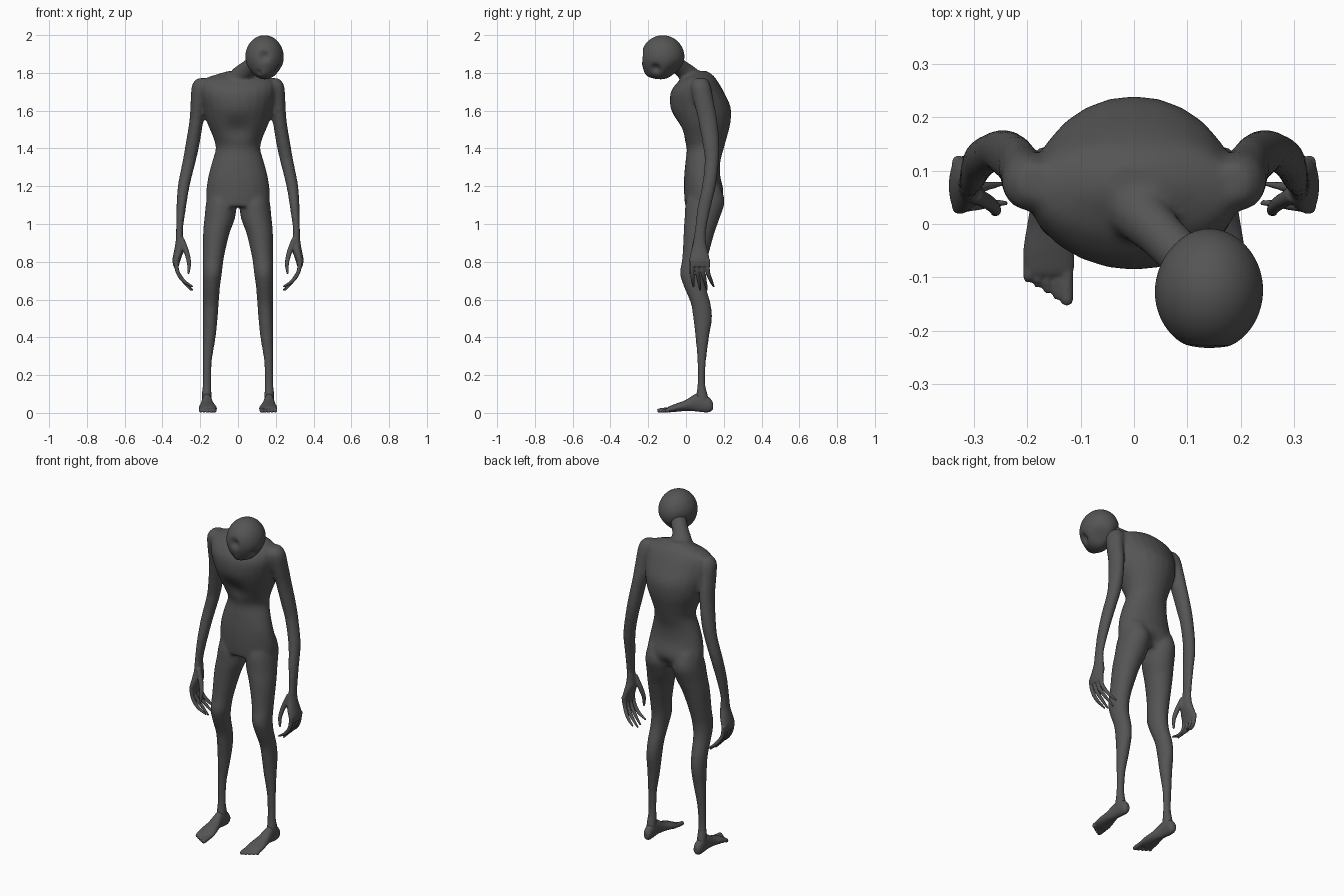
import bpy, bmesh, math
from mathutils import Vector

if "Cube" in bpy.data.objects:
    bpy.data.objects.remove(bpy.data.objects["Cube"])

SKIN = bpy.data.materials.new("charcoal skin")
SKIN.use_nodes = True
SKIN.diffuse_color = (0.09, 0.09, 0.09, 1)
SKIN.node_tree.nodes["Principled BSDF"].inputs["Base Color"].default_value = (0.09, 0.09, 0.09, 1)
SIDES = 24


def smooth_rows(rows, steps=4):
    """Catmull-Rom interpolation between rows of numbers."""
    out = []
    for i in range(len(rows) - 1):
        p = [rows[max(i - 1, 0)], rows[i], rows[i + 1], rows[min(i + 2, len(rows) - 1)]]
        for k in range(steps):
            t = k / steps
            out.append([b + 0.5 * t * (c - a + t * (2 * a - 5 * b + 4 * c - d + t * (3 * (b - c) + d - a)))
                        for a, b, c, d in zip(*p)])
    return out + [list(rows[-1])]


def bridge(bm, rings):
    """Skin a list of point rings into a closed tube."""
    loops = [[bm.verts.new(p) for p in ring] for ring in rings]
    for a, b in zip(loops, loops[1:]):
        for i in range(len(a)):
            j = (i + 1) % len(a)
            bm.faces.new((a[i], a[j], b[j], b[i]))
    bm.faces.new(loops[0][::-1])
    bm.faces.new(loops[-1])


def loft(bm, rows, side=1, along_y=False):
    """Ellipse sections given as (position, x min, x max, low, high)."""
    rings = []
    for t, x0, x1, b0, b1 in smooth_rows(rows):
        ring = []
        for i in range(SIDES):
            a = math.tau * i / SIDES
            x = side * ((x0 + x1) / 2 + (x1 - x0) / 2 * math.cos(a))
            b = (b0 + b1) / 2 + (b1 - b0) / 2 * math.sin(a)
            ring.append((x, t, b) if along_y else (x, b, t))
        rings.append(ring)
    bridge(bm, rings)


def tube(bm, rows, side=1):
    """Round tube through points given as (x, y, z, radius)."""
    rows = smooth_rows(rows)
    pts = [Vector((side * r[0], r[1], r[2])) for r in rows]
    rings = []
    for i, p in enumerate(pts):
        d = pts[min(i + 1, len(pts) - 1)] - pts[max(i - 1, 0)]
        u = d.cross(Vector((0.3, 1, 0.2)) if abs(d.z) > abs(d.y) else Vector((1, 0, 0.1))).normalized()
        v = d.cross(u).normalized()
        rings.append([p + rows[i][3] * (u * math.cos(math.tau * k / 12) + v * math.sin(math.tau * k / 12))
                      for k in range(12)])
    bridge(bm, rings)


def dent(bm, centre, radius, push):
    c, push = Vector(centre), Vector(push)
    for v in bm.verts:
        v.co += push * math.exp(-((v.co - c).length / radius) ** 2)


def finish(bm, name, voxel=0, iterations=0):
    bmesh.ops.recalc_face_normals(bm, faces=bm.faces)
    mesh = bpy.data.meshes.new(name)
    bm.to_mesh(mesh)
    bm.free()
    mesh.materials.append(SKIN)
    mesh.shade_smooth()
    obj = bpy.data.objects.new(name, mesh)
    bpy.context.collection.objects.link(obj)
    if voxel:
        fuse = obj.modifiers.new("fuse", 'REMESH')
        fuse.mode = 'VOXEL'
        fuse.voxel_size = voxel
        fuse.use_smooth_shade = True
        relax = obj.modifiers.new("relax", 'SMOOTH')
        relax.factor = 0.5
        relax.iterations = iterations
    return obj


# Torso with hunched back and hollow under the ribs
body = bmesh.new()
loft(body, [
    (1.81, -.05, .05, .04, .11), (1.79, -.12, .12, .01, .14), (1.76, -.19, .19, -.035, .165),
    (1.70, -.2, .2, -.08, .2), (1.62, -.185, .185, -.083, .236), (1.54, -.165, .165, -.055, .236),
    (1.46, -.132, .132, -.02, .217), (1.40, -.118, .118, .003, .2), (1.33, -.137, .137, -.003, .182),
    (1.25, -.158, .158, -.01, .182), (1.16, -.17, .17, -.01, .203), (1.09, -.165, .165, -.005, .185)])
dent(body, (0, -.05, 1.5), 0.06, (0, .025, 0))
dent(body, (0, .2, 1.1), 0.05, (0, -.03, 0))

# Neck leaning towards the left shoulder
tube(body, [(0, .05, 1.70, .085), (.012, .02, 1.78, .058), (.05, -.02, 1.82, .046), (.1, -.07, 1.86, .045)])

LEG = [
    (1.2, .03, .15, .04, .18), (1.12, .008, .168, 0, .205), (1.03, .016, .178, -.008, .178),
    (.95, .045, .185, -.013, .15), (.82, .075, .186, -.02, .115), (.74, .085, .187, -.032, .1),
    (.67, .095, .186, -.012, .105), (.58, .102, .186, .025, .13), (.5, .108, .186, .038, .138),
    (.4, .118, .186, .05, .122), (.28, .137, .187, .06, .107), (.16, .141, .188, .062, .101),
    (.08, .139, .192, .05, .12), (.04, .14, .19, .05, .12)]
ARM = [
    (1.772, .16, .215, .05, .11), (1.735, .15, .244, .025, .13), (1.65, .17, .251, .04, .147),
    (1.55, .183, .257, .064, .166), (1.42, .204, .278, .088, .177), (1.33, .224, .294, .099, .174),
    (1.2, .256, .319, .084, .158), (1.08, .276, .326, .059, .13), (.97, .291, .328, .046, .108),
    (.9, .286, .331, .038, .104)]
PALM = [
    (.95, .292, .326, .046, .105), (.9, .286, .331, .038, .106), (.86, .287, .338, .027, .115),
    (.81, .304, .347, .018, .125), (.775, .314, .342, .028, .12)]
FOOT = [
    (.143, .15, .178, .018, .055), (.125, .141, .188, .004, .08), (.09, .139, .191, .003, .1),
    (.05, .137, .192, .008, .1), (0, .125, .2, .01, .069), (-.05, .113, .208, .006, .05),
    (-.09, .113, .206, .003, .034), (-.1, .125, .2, .008, .024)]

for side, word in ((1, "left"), (-1, "right")):
    loft(body, LEG, side)
    loft(body, ARM, side)

    # Hand with four long curling fingers and a thumb
    hand = bmesh.new()
    loft(hand, PALM, side)
    for i in range(4):
        base, tip = .032 + .028 * i, .04 + .036 * i
        end = .637 + .02 * abs(i - 1.5)
        tube(hand, [(.329, base, .81, .013), (.321, base, .75, .011),
                    (.29, (base + tip) / 2, .7, .01), (.237 + .009 * (i % 2), tip, end, .005)], side)
    tube(hand, [(.3, .055, .92, .016), (.272, .04, .85, .014), (.259, .026, .79, .011), (.263, .02, .735, .006)], side)
    finish(hand, word + "_hand", .0045, 2)

    # Foot with five toes, the big toe on the inside
    foot = bmesh.new()
    loft(foot, FOOT, side, along_y=True)
    for i in range(5):
        x, reach, r = .126 + .018 * i, -.152 + .011 * i, .0125 if i == 0 else .0095
        tube(foot, [(x, -.06, .022, r), (x, -.1, .017, r), (x, reach + .012, r, r), (x, reach, r - .002, r * .6)], side)
    finish(foot, word + "_foot", .0045, 2)

finish(body, "body", .009, 8)

# Head tilted to the left, with eye sockets, brow, jaw and mouth
head = bmesh.new()
bmesh.ops.create_icosphere(head, subdivisions=5, radius=1)
for v in head.verts:
    v.co = Vector((.14 + v.co.x * .102, -.123 + v.co.y * .115, 1.882 + v.co.z * .117))
dent(head, (.06, -.05, 1.79), .07, (.025, -.015, .012))
dent(head, (.2, -.05, 1.79), .06, (-.012, -.01, .01))
dent(head, (.13, -.2, 1.775), .045, (0, -.018, -.004))
dent(head, (.138, -.235, 1.888), .025, (.006, .02, 0))
dent(head, (.218, -.162, 1.822), .025, (-.018, .006, .008))
dent(head, (.105, -.222, 1.795), .016, (.004, .012, .008))
finish(head, "head")
